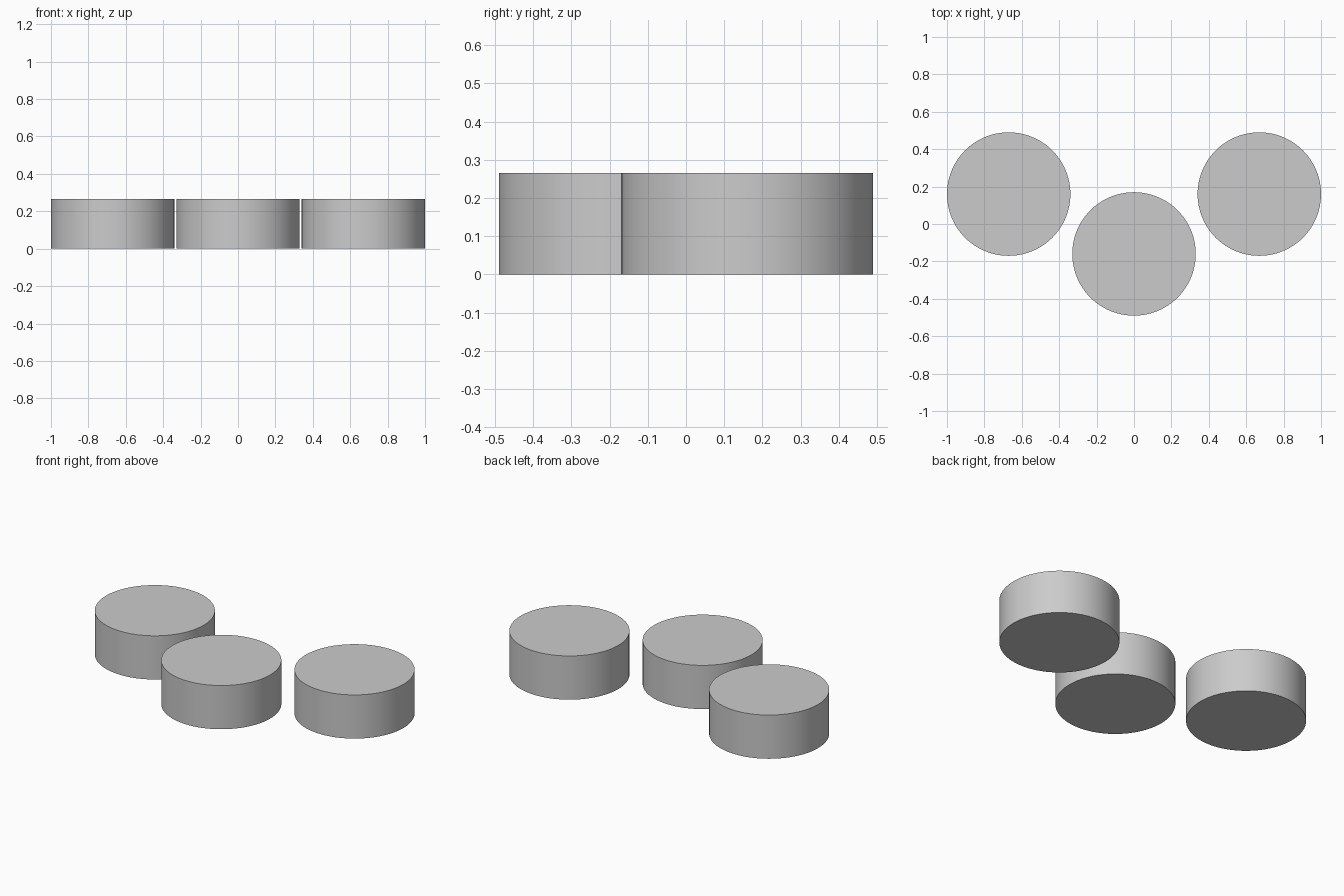
import bpy
import math

cube = bpy.data.objects.get("Cube")
if cube:
    bpy.data.objects.remove(cube, do_unlink=True)

RADIUS = 0.33
HEIGHT = 0.265

# Single plain grey
GREY = (0.6, 0.6, 0.6, 1.0)
grey = bpy.data.materials.new("light_grey")
grey.use_nodes = True
grey.diffuse_color = GREY
grey.node_tree.nodes["Principled BSDF"].inputs["Base Color"].default_value = GREY


def add_disc(name, x, y):
    """Short solid cylinder standing on the ground."""
    bpy.ops.mesh.primitive_cylinder_add(
        vertices=96, radius=RADIUS, depth=HEIGHT, location=(x, y, HEIGHT / 2))
    disc = bpy.context.object
    disc.name = name
    disc.data.materials.append(grey)
    bpy.ops.object.shade_smooth_by_angle(angle=math.radians(30))


# Middle disc in front, two outer discs set back
add_disc("middle_disc", 0, -0.16)
for side, name in ((1, "left_disc"), (-1, "right_disc")):
    add_disc(name, side * 0.67, 0.16)
